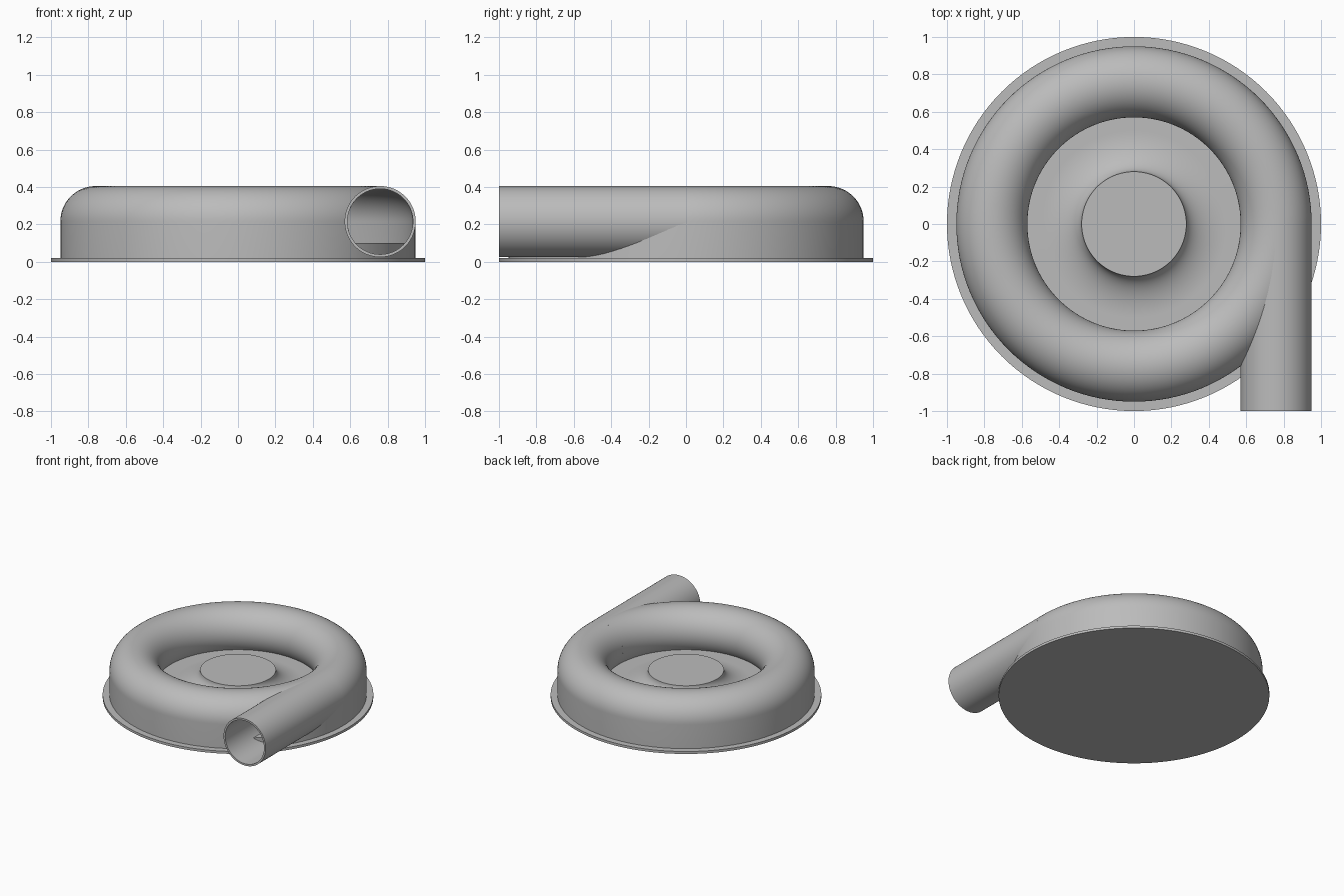
import bpy
import math
from mathutils import Matrix

old = bpy.data.objects.get("Cube")
if old:
    bpy.data.objects.remove(old, do_unlink=True)

grey = bpy.data.materials.new("light_grey")
grey.use_nodes = True
colour = (0.5, 0.5, 0.5, 1)
grey.diffuse_color = colour
grey.node_tree.nodes["Principled BSDF"].inputs["Base Color"].default_value = colour

STEPS = 128
TUBE_R, TUBE_Z, TUBE_X = 0.19, 0.215, 0.76
WALL = 0.015
FLOOR = 0.1


def smooth(obj):
    bpy.ops.object.select_all(action="DESELECT")
    obj.select_set(True)
    bpy.context.view_layer.objects.active = obj
    bpy.ops.object.shade_smooth_by_angle(angle=math.radians(30))


def revolve(name, profile, closed=False, matrix=Matrix()):
    """Lathe an (r, z) profile around z; points at r = 0 become poles."""
    verts, rows = [], []
    for r, z in profile:
        count = 1 if r == 0 else STEPS
        rows.append([len(verts) + i % count for i in range(STEPS)])
        for i in range(count):
            a = math.tau * i / STEPS
            verts.append((r * math.cos(a), r * math.sin(a), z))
    faces = []
    pairs = list(zip(rows, rows[1:] + rows[:1]))
    for low, high in pairs if closed else pairs[:-1]:
        for i in range(STEPS):
            j = (i + 1) % STEPS
            quad = [low[i], low[j], high[j], high[i]]
            faces.append(list(dict.fromkeys(quad)))
    mesh = bpy.data.meshes.new(name)
    mesh.from_pydata(verts, [], faces)
    mesh.transform(matrix)
    mesh.materials.append(grey)
    obj = bpy.data.objects.new(name, mesh)
    bpy.context.collection.objects.link(obj)
    return obj


def arc(cx, cz, rx, rz, start, end, n):
    return [(cx + rx * math.cos(start + (end - start) * i / n),
             cz + rz * math.sin(start + (end - start) * i / n)) for i in range(n + 1)]


# Flat mounting plate
plate = revolve("base_plate", [(0, 0), (1, 0), (1, 0.02), (0, 0.02)])

# Raised floor with a flared central hub
flare = arc(0.5, 0.22, 0.22, 0.22 - FLOOR, 1.5 * math.pi, math.pi, 20)
hub = revolve("floor_and_hub", [(0, 0.01), (0.94, 0.01), (0.94, FLOOR)]
              + flare + [(0, 0.22)])


# Hollow ring-shaped housing with a straight outer skirt
def ring_section(radius):
    end = math.pi + math.asin((TUBE_Z - FLOOR + 0.005) / radius)
    return ([(TUBE_X + radius, 0.015)]
            + arc(TUBE_X, TUBE_Z, radius, radius, 0, end, 40))


housing = revolve("ring_housing", ring_section(TUBE_R)
                  + ring_section(TUBE_R - WALL)[::-1], closed=True)

# Straight outlet pipe, tangent to the ring
along_y = Matrix.Translation((TUBE_X, 0, TUBE_Z)) @ Matrix.Rotation(math.pi / 2, 4, "X")
inner = TUBE_R - WALL
pipe = revolve("outlet_pipe", [(inner, 0), (TUBE_R, 0), (TUBE_R, 1), (inner, 1)],
               closed=True, matrix=along_y)

# Open the ring wall where the pipe enters
cutter = revolve("pipe_bore_cutter", [(0, 0.06), (inner + 0.001, 0.06),
                                      (inner + 0.001, 1.1), (0, 1.1)], matrix=along_y)
cutter.hide_render = True
cutter.hide_viewport = True
cutter.display_type = "WIRE"

for part in (plate, hub, housing, pipe, cutter):
    bm_mesh = part.data
    import bmesh
    bm = bmesh.new()
    bm.from_mesh(bm_mesh)
    bmesh.ops.recalc_face_normals(bm, faces=bm.faces)
    bm.to_mesh(bm_mesh)
    bm.free()

bore = housing.modifiers.new("pipe_bore", "BOOLEAN")
bore.operation = "DIFFERENCE"
bore.solver = "EXACT"
bore.object = cutter

for part in (plate, hub, housing, pipe):
    smooth(part)
